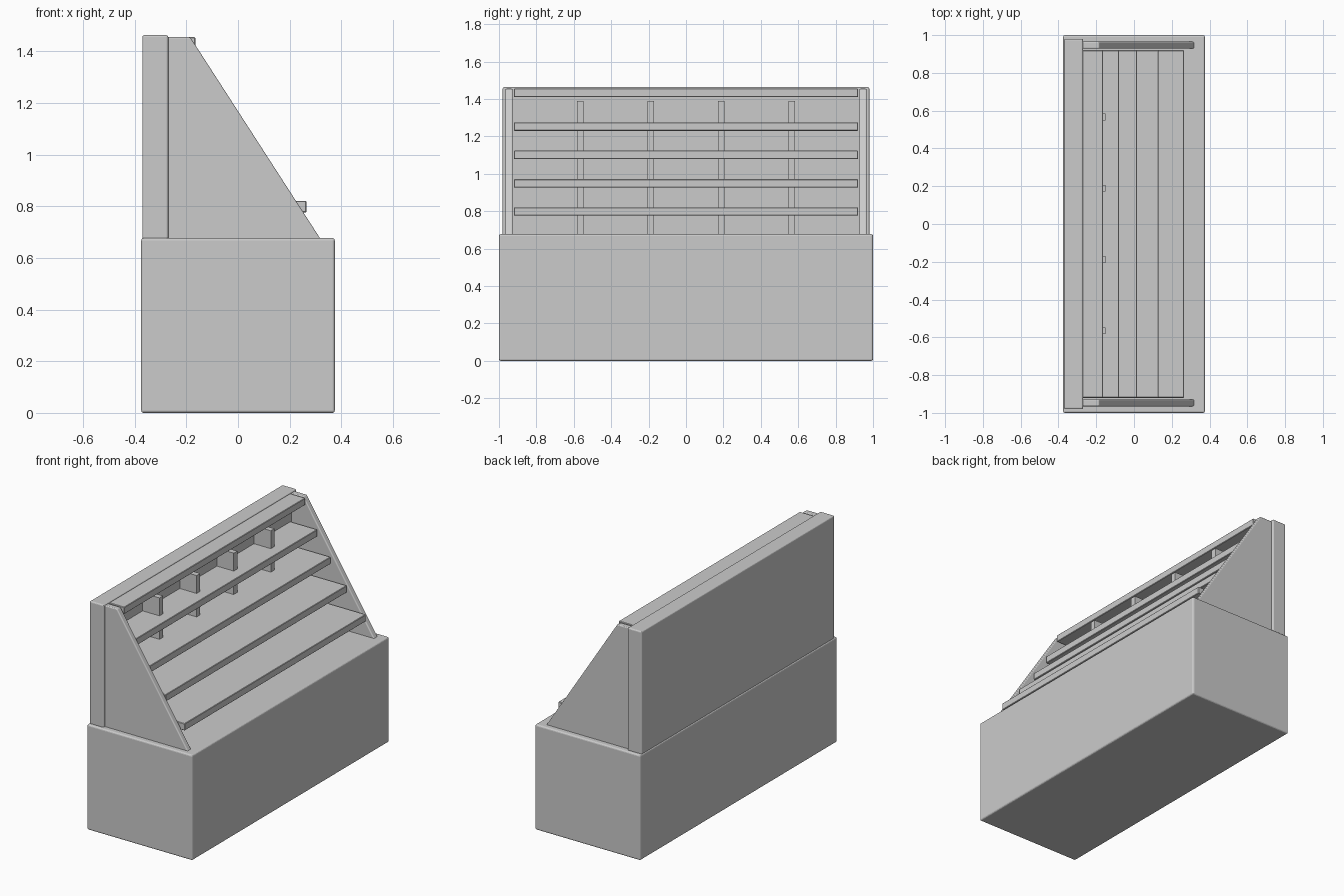
import bpy, bmesh

if "Cube" in bpy.data.objects:
    bpy.data.objects.remove(bpy.data.objects["Cube"])


def finish(name, bm, bevel=0.0, segments=3):
    """Turn a bmesh into a named object with softened edges."""
    bmesh.ops.recalc_face_normals(bm, faces=bm.faces)
    mesh = bpy.data.meshes.new(name)
    bm.to_mesh(mesh)
    bm.free()
    obj = bpy.data.objects.new(name, mesh)
    bpy.context.collection.objects.link(obj)
    if bevel:
        mod = obj.modifiers.new("soft_edges", 'BEVEL')
        mod.width = bevel
        mod.segments = segments
        mod.limit_method = 'ANGLE'
    return obj


def prism(name, profile, y0, y1, bevel=0.0, segments=3):
    """Extrude an x-z profile along y."""
    bm = bmesh.new()
    face = bm.faces.new([bm.verts.new((x, y0, z)) for x, z in profile])
    new = bmesh.ops.extrude_face_region(bm, geom=[face])["geom"]
    verts = [g for g in new if isinstance(g, bmesh.types.BMVert)]
    bmesh.ops.translate(bm, verts=verts, vec=(0, y1 - y0, 0))
    return finish(name, bm, bevel, segments)


def box(name, x, y, z, bevel=0.0, segments=3):
    profile = [(x[0], z[0]), (x[1], z[0]), (x[1], z[1]), (x[0], z[1])]
    return prism(name, profile, y[0], y[1], bevel, segments)


WALL = -0.27

# Base cabinet and back panel
box("base_cabinet", (-0.375, 0.375), (-1.0, 1.0), (0.0, 0.677), 0.01)
box("back_panel", (-0.37, WALL), (-0.98, 0.98), (0.67, 1.463), 0.008)

# Sloping side panels
side = [(WALL - 0.01, 0.665), (0.325, 0.665), (-0.185, 1.455), (WALL - 0.01, 1.455)]
for label, y0 in (("left", -0.965), ("right", 0.928)):
    prism(label + "_side_panel", side, y0, y0 + 0.037, 0.006)

# Stepped shelves: front edge x, underside z
shelves = [(0.265, 0.776), (0.13, 0.926), (0.015, 1.079), (-0.08, 1.23), (-0.165, 1.41)]
for i, (front, z) in enumerate(shelves):
    box(f"shelf_{i + 1}", (WALL - 0.005, front), (-0.92, 0.92), (z, z + 0.045), 0.003, 1)

# Upright supports behind the shelves
for i in range(4):
    y = -0.565 + i * 0.377
    box(f"shelf_support_{i + 1}", (WALL - 0.005, -0.15),
        (y - 0.018, y + 0.018), (0.67, 1.39))
